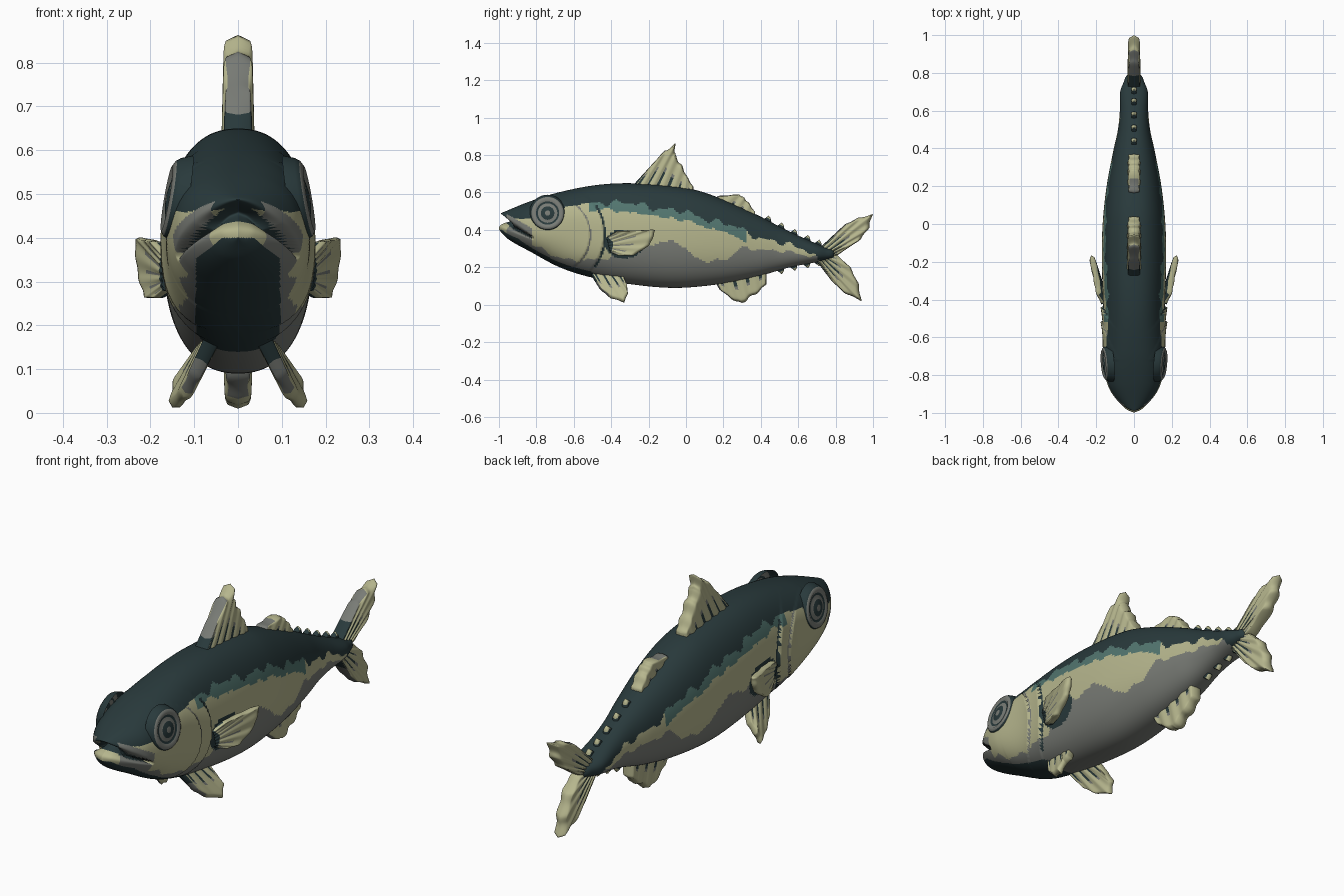
import bpy, bmesh, math
from mathutils import Vector

if "Cube" in bpy.data.objects:
    bpy.data.objects.remove(bpy.data.objects["Cube"])

DARK, TEAL, CREAM, GRAY = range(4)
MATS = []
for name, col in [("dark back", (0.022, 0.042, 0.045)), ("teal flank", (0.085, 0.18, 0.16)),
                  ("cream silver", (0.47, 0.47, 0.27)), ("belly gray", (0.19, 0.20, 0.18))]:
    m = bpy.data.materials.new(name)
    m.diffuse_color = (*col, 1)
    m.use_nodes = True
    m.node_tree.nodes["Principled BSDF"].inputs["Base Color"].default_value = m.diffuse_color
    MATS.append(m)


def finish(name, verts, faces, mats):
    me = bpy.data.meshes.new(name)
    me.from_pydata(verts, [], faces)
    for m in MATS:
        me.materials.append(m)
    me.polygons.foreach_set("material_index", mats)
    bm = bmesh.new()
    bm.from_mesh(me)
    bmesh.ops.remove_doubles(bm, verts=bm.verts, dist=0.0002)
    bmesh.ops.recalc_face_normals(bm, faces=bm.faces)
    for f in bm.faces:
        f.smooth = True
    bm.to_mesh(me)
    bm.free()
    ob = bpy.data.objects.new(name, me)
    bpy.context.collection.objects.link(ob)
    return ob


def curve(pts, y):
    """Smooth interpolation through (y, value) points."""
    if y <= pts[0][0]:
        return pts[0][1]
    for i in range(len(pts) - 1):
        (a, fa), (b, fb) = pts[i], pts[i + 1]
        if y <= b:
            p, q = pts[max(i - 1, 0)], pts[min(i + 2, len(pts) - 1)]
            t, d = (y - a) / (b - a), b - a
            ma, mb = (fb - p[1]) / (b - p[0]) * d, (q[1] - fa) / (q[0] - a) * d
            return ((2*t**3 - 3*t*t + 1) * fa + (t**3 - 2*t*t + t) * ma
                    + (3*t*t - 2*t**3) * fb + (t**3 - t*t) * mb)
    return pts[-1][1]


# body profiles along y
TOP = [(-1, .485), (-.835, .552), (-.675, .602), (-.46, .642), (-.25, .648), (.02, .62), (.18, .57),
       (.37, .485), (.556, .39), (.74, .31), (.8, .295)]
BOT = [(-1, .40), (-.95, .35), (-.835, .285), (-.675, .20), (-.51, .147), (-.3, .11), (-.06, .09),
       (.18, .11), (.37, .147), (.556, .20), (.74, .235), (.8, .25)]
WID = [(-1, .0), (-.985, .04), (-.95, .078), (-.9, .115), (-.85, .14), (-.75, .163), (-.5, .162),
       (-.2, .17), (0, .166), (.2, .145), (.4, .107), (.5, .085), (.6, .075), (.7, .073), (.75, .055),
       (.79, .035), (.8, 0)]
# colour borders along y: dark above, then teal, then cream, then gray
EDGE_DARK = [(-1, .47), (-.85, .46), (-.65, .52), (-.45, .55), (-.3, .54), (0, .49), (.2, .435),
             (.4, .36), (.55, .315), (.68, .28), (.72, .2)]
EDGE_CREAM = [(-1, .40), (-.9, .37), (-.8, .31), (-.6, .235), (-.45, .25), (-.3, .28), (-.2, .325),
              (-.04, .33), (.02, .27), (.1, .24), (.22, .245), (.3, .30), (.5, .285), (.7, .26)]


def mouth(y, z):
    if y > -.82:
        return 0
    w = .004 + .017 * (-.82 - y) / .18
    return math.exp(-((z - (.457 - .55 * (y + 1))) / w) ** 2)


def body_colour(x, y, z, w):
    n = .008 * math.sin(47 * y) + .006 * math.sin(81 * y + 1) + .006 * math.sin(23 * y + 2)
    line = .457 - .55 * (y + 1)
    if mouth(y, z) > .45:
        return DARK
    if y < -.48 and abs(x) < min(.096, .82 * w) and z < line - .01 and z < .40:
        return DARK                                   # chin patch
    if y < -.82 and z < line + .05 and y > -.96:
        return GRAY                                   # lips
    r = math.hypot(y + .72, z - .37)
    if y > -.7 and .2 < z < .53:                      # gill slits
        if abs(r - .287) < .006:
            return DARK
        if abs(r - .209) < .004:
            return GRAY
    if math.hypot((y + .33) / .105, (z - .325) / .078) < 1:
        return DARK                                   # pectoral root
    d = curve(EDGE_DARK, y) + (1.3 * n if y > -.5 else n * .2)
    if z > d:
        return DARK
    if -.52 < y < .32 and z > curve(EDGE_DARK, y) - .045 + n * math.cos(9 * y):
        return TEAL
    if z > curve(EDGE_CREAM, y) + .8 * n:
        return CREAM
    return GRAY


# body
NR, NS = 250, 160
verts, info, faces, mats = [], [], [], []
for i in range(NR + 1):
    y = -1 + 1.8 * (i / NR) ** 1.35
    t, b, w = curve(TOP, y), curve(BOT, y), max(curve(WID, y), 0)
    for k in range(NS):
        a = 2 * math.pi * k / NS
        c, s = math.cos(a), math.sin(a)
        x = w * math.copysign(abs(c) ** (2 / 2.3), c)
        z = (t + b) / 2 + (t - b) / 2 * math.copysign(abs(s) ** (2 / 2.3), s)
        r = math.hypot(y + .72, z - .37)
        if y > -.72:                                  # raised gill covers
            lift = sum(h * (r / R) ** 3 for R, h in ((.205, .010), (.28, .014)) if r < R)
            x += math.copysign(lift * math.exp(-((z - .37) / .17) ** 4), x) if abs(x) > .01 else 0
        g = mouth(y, z)
        info.append((x, y, z, w))
        verts.append((x * (1 - .5 * g), y + g * max(-.92 - y, 0), z))
for i in range(NR):
    for k in range(NS):
        q = (i * NS + k, i * NS + (k + 1) % NS, (i + 1) * NS + (k + 1) % NS, (i + 1) * NS + k)
        faces.append(q)
        mats.append(body_colour(*[sum(info[j][e] for j in q) / 4 for e in range(4)]))
finish("body", verts, faces, mats)


def along(pts, u):
    f = u * (len(pts) - 1)
    i = min(int(f), len(pts) - 2)
    return pts[i].lerp(pts[i + 1], f - i)


def fin_colour(u, v, rays, sgn):
    if u < .05:
        return DARK if v < .55 else GRAY
    if v > .94 and u < .2:
        return GRAY
    if math.cos(2 * math.pi * rays * u) < -.72 and v < .55:
        return DARK if v < .42 else GRAY
    return CREAM


def pectoral_colour(u, v, rays, sgn):
    if sgn < 0 and v < .9 or v < .12:
        return DARK
    return GRAY if math.cos(2 * math.pi * rays * u) < -.85 and v < .6 else CREAM


def fin(name, base, tip, thick, rays, normal=(1, 0, 0), side=1, colour=fin_colour,
        nu=64, nv=18, scallop=.06, power=24):
    """Ribbed rounded sheet lofted from a base line to an outer edge."""
    vec = lambda p: Vector(p if len(p) == 3 else (0, *p))
    base, tip, nrm = [vec(p) for p in base], [vec(p) for p in tip], Vector(normal).normalized()
    verts, faces, mats = [], [], []
    for sgn in (1, -1):
        off = len(verts)
        for i in range(nu + 1):
            u = i / nu
            wave = math.cos(2 * math.pi * rays * u)
            for j in range(nv + 1):
                v = j / nv
                p = along(base, u).lerp(along(tip, u), v * (1 - scallop * (1 - wave) / 2))
                h = thick * math.sqrt(max(0, 1 - abs(2*u - 1) ** power) * max(0, 1 - v ** power))
                p = p + nrm * sgn * h * (1 - .15 * v) * (.92 + .08 * wave)
                verts.append((p.x * side, p.y, p.z))
        for i in range(nu):
            for j in range(nv):
                a = off + i * (nv + 1) + j
                faces.append((a, a + 1, a + nv + 2, a + nv + 1))
                mats.append(colour((i + .5) / nu, (j + .5) / nv, rays, sgn))
    return finish(name, verts, faces, mats)


# centre-line fins
fin("front_dorsal_fin", [(-.30, .62), (-.13, .62), (.04, .58)],
    [(-.2, .73), (-.12, .82), (-.055, .865), (-.055, .80), (-.02, .745), (.01, .68), (.04, .63)], .038, 6)
fin("rear_dorsal_fin", [(.14, .55), (.37, .45)], [(.17, .582), (.29, .592), (.33, .555), (.37, .495)], .036, 4)
fin("anal_fin", [(.14, .15), (.43, .19)],
    [(.18, .08), (.24, .03), (.30, 0), (.34, .035), (.39, .065), (.43, .11)], .035, 4)
fin("upper_tail_lobe", [(.70, .29), (.74, .27), (.75, .25)],
    [(.85, .43), (.92, .465), (1.0, .485), (.98, .41), (.93, .345), (.81, .265)], .036, 5, scallop=.03)
fin("lower_tail_lobe", [(.70, .23), (.73, .25), (.75, .27)],
    [(.78, .125), (.85, .06), (.94, .018), (.925, .11), (.88, .20), (.81, .265)], .036, 5, scallop=.03)

# finlets above and below the tail stem
tipped = lambda u, v, rays, sgn: CREAM if v > .72 and u > .3 else DARK
for n, y in enumerate((.43, .50, .57, .64, .70)):
    for word, prof, d in (("upper", TOP, 1), ("lower", BOT, -1)):
        if d < 0 and n == 0:
            continue
        z = curve(prof, y)
        fin(f"{word}_finlet_{n + 1}", [(y - .035, z - .012 * d), (y + .03, z - .03 * d)],
            [(y, z + .012 * d), (y + .012, z + .022 * d), (y + .022, z + .008 * d)],
            .018, 1, colour=tipped, nu=12, nv=10, scallop=0, power=4)

# eye profile: radius, height, colour of the ring inside it
EYE = [(.098, -.03, DARK), (.092, -.004, DARK), (.086, .006, GRAY), (.074, .013, GRAY), (.062, .006, DARK),
       (.052, .004, GRAY), (.036, .010, DARK), (.014, .014, GRAY), (0, .015, GRAY)]

for side, word in ((1, "right"), (-1, "left")):
    fin(word + "_pectoral_fin", [(.155, -.42, .36), (.155, -.40, .28)],
        [(.19, -.37, .393), (.205, -.27, .398), (.228, -.16, .402), (.222, -.19, .32), (.205, -.28, .262),
         (.18, -.36, .262)], .02, 6, (.93, -.35, 0), side, pectoral_colour, scallop=.02)
    fin(word + "_pelvic_fin", [(.06, -.51, .165), (.08, -.33, .14)],
        [(.10, -.46, .085), (.125, -.40, .035), (.15, -.33, .012), (.14, -.31, .06), (.10, -.315, .10)],
        .02, 4, (.85, 0, .5), side, scallop=.02)
    verts, faces, mats, N = [], [], [], 48
    for r, h, c in EYE:
        for k in range(N):
            a = 2 * math.pi * k / N
            lz, ly = r * math.sin(a), r * math.cos(a)
            verts.append((side * (.15 + h - .17 * lz + .08 * ly), -.74 + ly, .49 + lz))
    for i in range(len(EYE) - 1):
        for k in range(N):
            faces.append((i * N + k, i * N + (k + 1) % N, (i + 1) * N + (k + 1) % N, (i + 1) * N + k))
            mats.append(EYE[i][2])
    finish(word + "_eye", verts, faces, mats)
